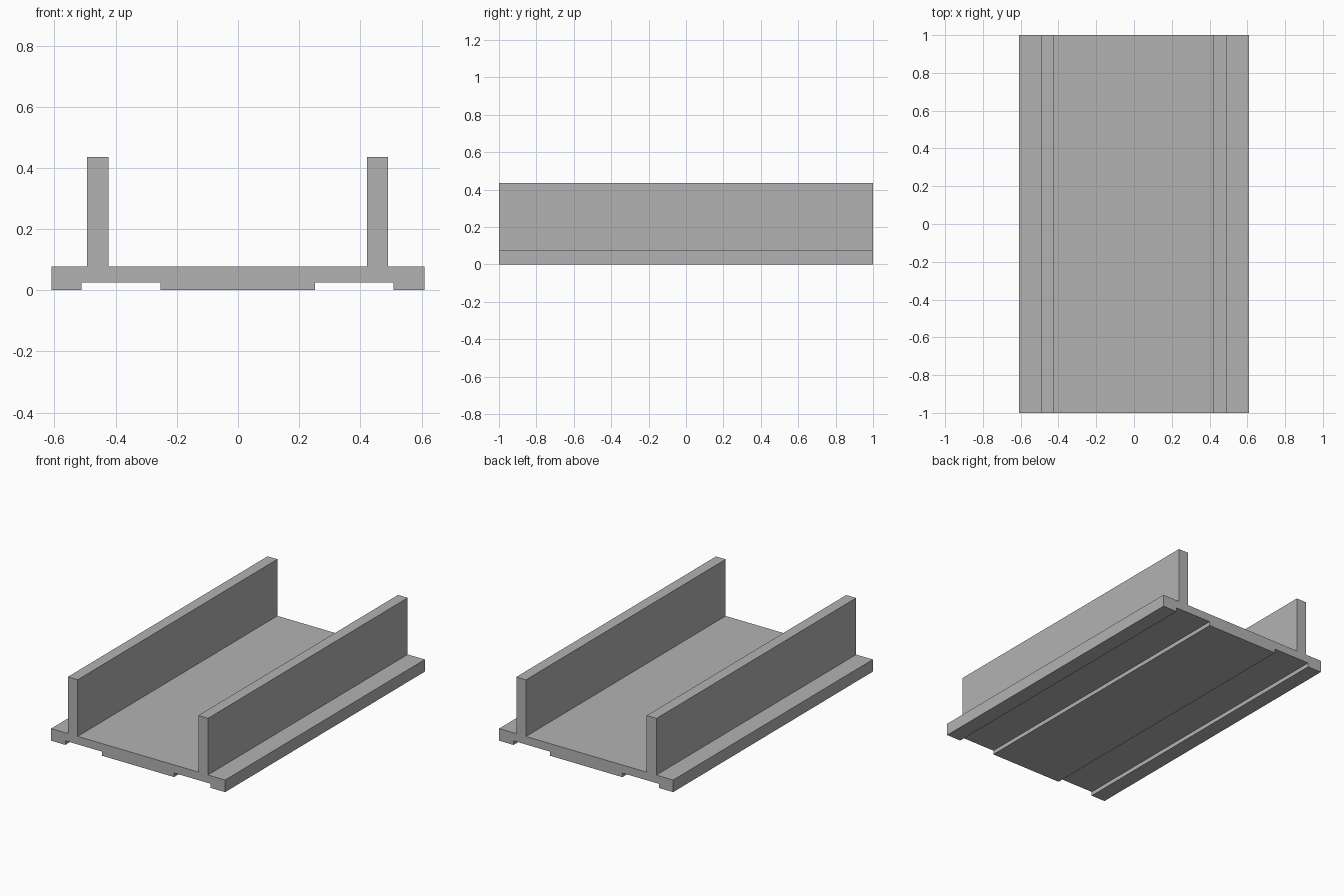
import bpy
import bmesh

cube = bpy.data.objects.get("Cube")
if cube:
    bpy.data.objects.remove(cube, do_unlink=True)

# Single plain grey
grey = bpy.data.materials.new("plain_grey")
grey.use_nodes = True
colour = (0.45, 0.45, 0.45, 1)
grey.diffuse_color = colour
grey.node_tree.nodes["Principled BSDF"].inputs["Base Color"].default_value = colour

HALF_LENGTH = 1.0
HALF_WIDTH = 0.61
BASE_TOP = 0.077
WALL_TOP = 0.436
GROOVE = 0.026

# Channel cross-section: grooved base plate with two upright walls
profile = [
    (-HALF_WIDTH, 0), (-0.511, 0), (-0.511, GROOVE), (-0.254, GROOVE),
    (-0.254, 0), (0.252, 0), (0.252, GROOVE), (0.509, GROOVE),
    (0.509, 0), (HALF_WIDTH, 0), (HALF_WIDTH, BASE_TOP),
    (0.490, BASE_TOP), (0.490, WALL_TOP), (0.422, WALL_TOP), (0.422, BASE_TOP),
    (-0.424, BASE_TOP), (-0.424, WALL_TOP), (-0.493, WALL_TOP),
    (-0.493, BASE_TOP), (-HALF_WIDTH, BASE_TOP),
]

# Extrude the section along the length
bm = bmesh.new()
front = bm.faces.new([bm.verts.new((x, -HALF_LENGTH, z)) for x, z in profile])
extruded = bmesh.ops.extrude_face_region(bm, geom=[front], use_keep_orig=True)
ends = [v for v in extruded["geom"] if isinstance(v, bmesh.types.BMVert)]
bmesh.ops.translate(bm, verts=ends, vec=(0, 2 * HALF_LENGTH, 0))
bmesh.ops.recalc_face_normals(bm, faces=bm.faces)

mesh = bpy.data.meshes.new("channel_rail")
bm.to_mesh(mesh)
bm.free()
mesh.materials.append(grey)
rail = bpy.data.objects.new("channel_rail", mesh)
bpy.context.collection.objects.link(rail)
